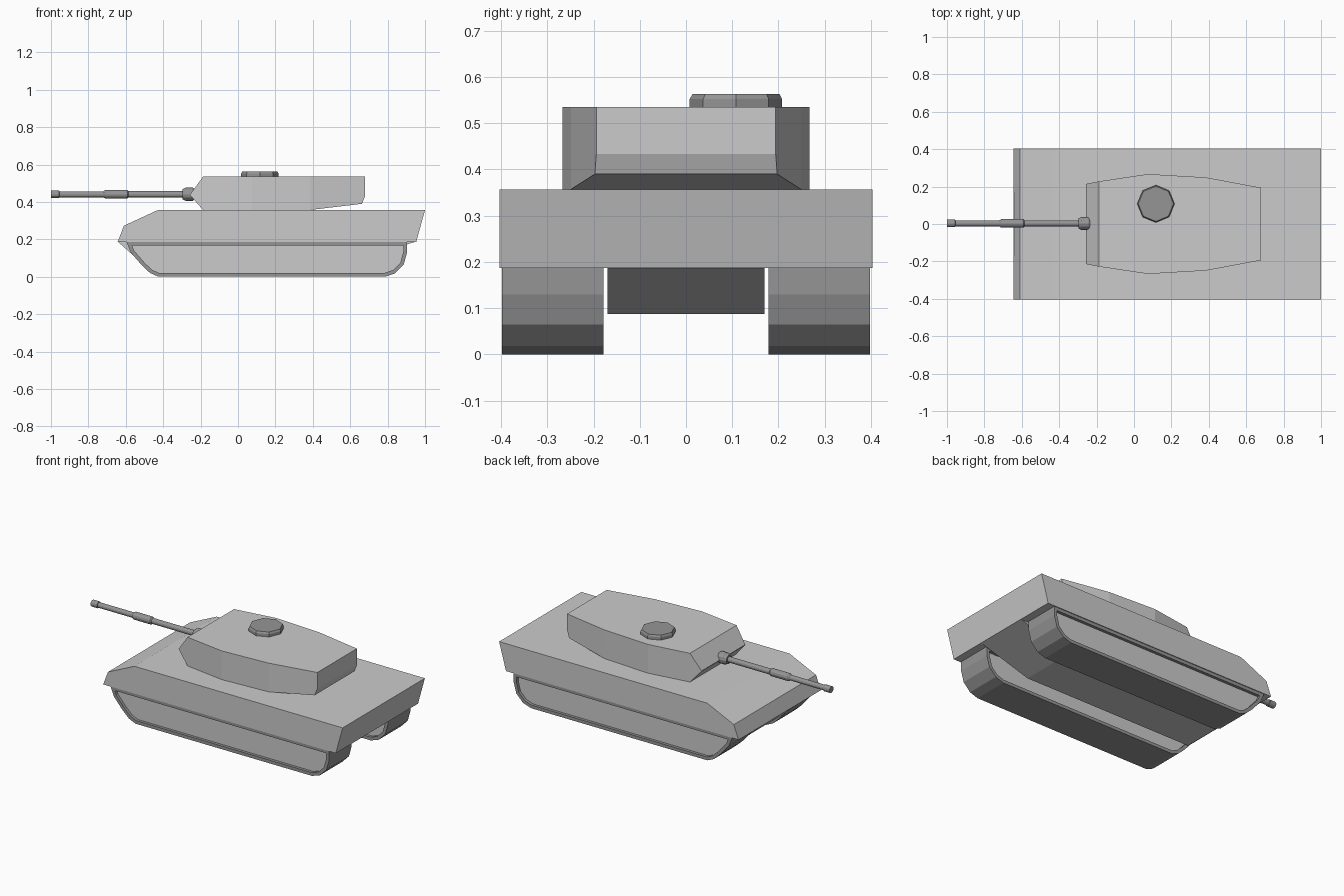
import bpy, bmesh, math
from mathutils import Matrix

if "Cube" in bpy.data.objects:
    bpy.data.objects.remove(bpy.data.objects["Cube"])

dark = bpy.data.materials.new("dark_grey")
dark.diffuse_color = (0.3, 0.3, 0.3, 1)
dark.use_nodes = True
dark.node_tree.nodes["Principled BSDF"].inputs["Base Color"].default_value = dark.diffuse_color


def finish(bm, name, mat=None):
    bmesh.ops.remove_doubles(bm, verts=bm.verts, dist=1e-5)
    bmesh.ops.recalc_face_normals(bm, faces=bm.faces)
    me = bpy.data.meshes.new(name)
    bm.to_mesh(me)
    bm.free()
    ob = bpy.data.objects.new(name, me)
    bpy.context.collection.objects.link(ob)
    if mat:
        me.materials.append(mat)
    return ob


def loft(bm, rings):
    """Skin a list of equal-length point rings; returns the end caps."""
    vs = [[bm.verts.new(p) for p in r] for r in rings]
    n = len(vs[0])
    for a, b in zip(vs, vs[1:]):
        for i in range(n):
            j = (i + 1) % n
            bm.faces.new((a[i], a[j], b[j], b[i]))
    return [bm.faces.new(vs[0]), bm.faces.new(vs[-1])]


def slab(name, profile, y0, y1):
    """Extrude an x-z side profile across y."""
    bm = bmesh.new()
    loft(bm, [[(x, y, z) for x, z in profile] for y in (y0, y1)])
    return finish(bm, name)


def lathe(name, profile, sides, matrix, mat):
    """Turn (radius, height) steps round z, then place with a matrix."""
    bm = bmesh.new()
    loft(bm, [[(r * math.cos(2 * math.pi * i / sides),
                r * math.sin(2 * math.pi * i / sides), h)
               for i in range(sides)] for r, h in profile])
    bm.transform(matrix)
    return finish(bm, name, mat)


# Hull: wide upper body and narrow belly between the tracks
slab("upper_hull", [(-0.643, 0.187), (-0.61, 0.273), (-0.428, 0.357),
                    (1.0, 0.357), (0.953, 0.187)], -0.403, 0.403)
slab("lower_hull", [(-0.643, 0.188), (-0.53, 0.087),
                    (0.62, 0.087), (0.953, 0.188)], -0.17, 0.17)

# Tracks: tread band with recessed side panels
track = [(-0.597, 0.187), (-0.572, 0.128), (-0.513, 0.06), (-0.47, 0.02),
         (-0.425, 0.0), (0.786, 0.0), (0.84, 0.018), (0.886, 0.065),
         (0.904, 0.13), (0.904, 0.187)]
for name, s in (("right_track", -1), ("left_track", 1)):
    bm = bmesh.new()
    caps = loft(bm, [[(x, s * y, z) for x, z in track] for y in (0.178, 0.398)])
    bmesh.ops.recalc_face_normals(bm, faces=bm.faces)
    bmesh.ops.inset_individual(bm, faces=caps, thickness=0.02, use_even_offset=True)
    # push the panels inwards with a straight step
    for cap in caps:
        n = cap.normal.copy()
        new = bmesh.ops.extrude_discrete_faces(bm, faces=[cap])["faces"][0]
        new.material_index = 1
        bmesh.ops.translate(bm, verts=new.verts, vec=-n * 0.018)
    ob = finish(bm, name, dark)
    light = bpy.data.materials.get("panel_grey") or bpy.data.materials.new("panel_grey")
    ob.data.materials.append(light)

# Turret: stations along x as (x, half width, bottom, top)
stations = [(-0.257, 0.214, 0.437, 0.439), (-0.187, 0.228, 0.357, 0.535),
            (0.075, 0.267, 0.357, 0.535), (0.385, 0.249, 0.357, 0.535),
            (0.663, 0.197, 0.39, 0.535), (0.68, 0.194, 0.433, 0.535)]
bm = bmesh.new()
loft(bm, [[(x, -w, lo), (x, w, lo), (x, w, hi), (x, -w, hi)]
          for x, w, lo, hi in stations])
finish(bm, "turret")

# Roof hatch
lathe("hatch", [(0.1, 0.53), (0.1, 0.552), (0.094, 0.563)], 8,
      Matrix.Translation((0.117, 0.108, 0)), dark)

# Gun: height along the lathe axis runs towards -x
along_x = Matrix.Translation((0, 0.003, 0.441)) @ Matrix.Rotation(-math.pi / 2, 4, 'Y')
lathe("gun_barrel", [(0.017, 0.23), (0.017, 0.585), (0.023, 0.592), (0.023, 0.71),
                     (0.016, 0.72), (0.016, 0.955), (0.02, 0.957), (0.02, 1.0)],
      12, along_x, dark)
lathe("gun_mantlet", [(0.024, 0.225), (0.035, 0.242), (0.035, 0.28), (0.027, 0.297)],
      12, along_x, dark)
